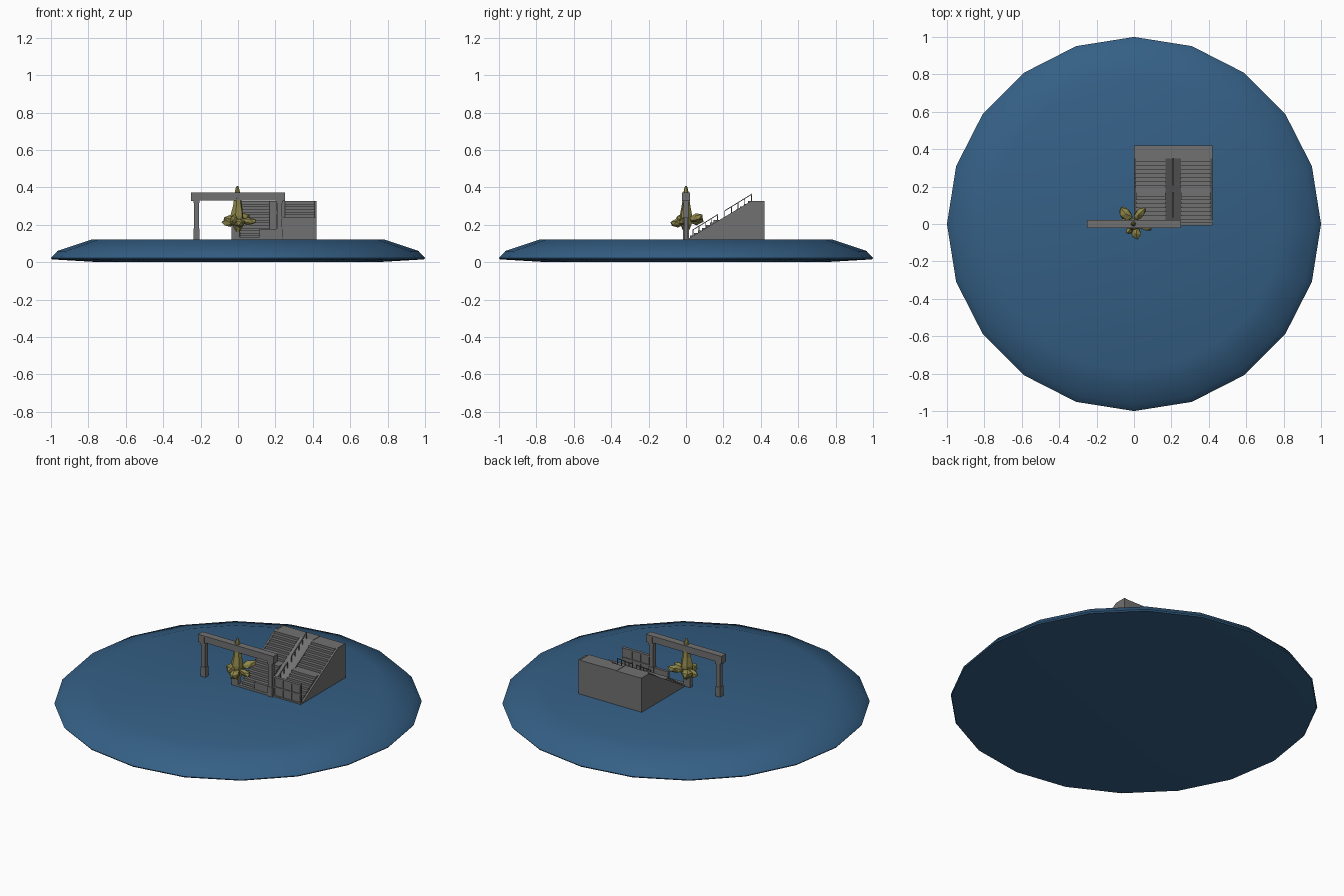
import bpy, bmesh, math, random
from mathutils import Vector, Matrix

if "Cube" in bpy.data.objects:
    bpy.data.objects.remove(bpy.data.objects["Cube"])

random.seed(4)


def material(name, col):
    m = bpy.data.materials.new(name)
    m.diffuse_color = (*col, 1)
    m.use_nodes = True
    m.node_tree.nodes["Principled BSDF"].inputs["Base Color"].default_value = m.diffuse_color
    return m


BLUE = material("blue", (0.035, 0.115, 0.235))
GREY = material("grey", (0.165, 0.165, 0.165))
OLIVE = material("olive", (0.27, 0.24, 0.07))


def finish(name, bm, mat):
    bmesh.ops.recalc_face_normals(bm, faces=bm.faces)
    me = bpy.data.meshes.new(name)
    bm.to_mesh(me)
    bm.free()
    me.materials.append(mat)
    ob = bpy.data.objects.new(name, me)
    bpy.context.collection.objects.link(ob)
    return ob


def box(name, x, y, z, mat=GREY):
    bm = bmesh.new()
    bmesh.ops.create_cube(bm, size=1)
    for v in bm.verts:
        v.co = Vector((x[0] if v.co.x < 0 else x[1],
                       y[0] if v.co.y < 0 else y[1],
                       z[0] if v.co.z < 0 else z[1]))
    return finish(name, bm, mat)


def extrude_yz(name, prof, x0, x1):
    bm = bmesh.new()
    f = bm.faces.new([bm.verts.new((x0, y, z)) for y, z in prof])
    r = bmesh.ops.extrude_face_region(bm, geom=[f])
    vs = [g for g in r["geom"] if isinstance(g, bmesh.types.BMVert)]
    bmesh.ops.translate(bm, verts=vs, vec=(x1 - x0, 0, 0))
    return finish(name, bm, GREY)


# Twenty-sided base disc
bm = bmesh.new()
N = 20
rings = []
for r, z in [(0.74, 0.0), (0.995, 0.015), (1.0, 0.022), (0.965, 0.06), (0.78, 0.122)]:
    rings.append([bm.verts.new((r * math.cos(2 * math.pi * i / N),
                                r * math.sin(2 * math.pi * i / N), z)) for i in range(N)])
for a, b in zip(rings, rings[1:]):
    for i in range(N):
        j = (i + 1) % N
        bm.faces.new((a[i], a[j], b[j], b[i]))
bm.faces.new(rings[0])
bm.faces.new(rings[-1])
disc = finish("base_disc", bm, BLUE)
bpy.context.view_layer.objects.active = disc
disc.select_set(True)
bpy.ops.object.shade_smooth_by_angle(angle=math.radians(35))
disc.select_set(False)

# Staircase: two flights with a landing, on both sides of a ramp
G = 0.118
prof = [(0.42, G), (0.0, G), (0.0, 0.127)]
y, z = 0.022, 0.127
for flight in range(2):
    for i in range(7):
        prof.append((y, z))
        z += 0.0142
        prof.append((y, z))
        y += 0.021
    y += 0.037
prof.append((0.42, z))
extrude_yz("left_steps", prof, 0.01, 0.168)
extrude_yz("right_steps", prof, 0.252, 0.41)
slope = [(0.42, G), (0.0, G), (0.0, 0.127), (0.02, 0.13), (0.35, 0.328), (0.42, 0.328)]
extrude_yz("left_side_wall", slope, 0.0, 0.01)
extrude_yz("right_side_wall", slope, 0.41, 0.42)
extrude_yz("centre_ramp", slope, 0.168, 0.252)


# Centre handrails following the slope
def slope_z(yy):
    return 0.13 + 0.6 * (yy - 0.02)


for n, (ya, yb) in enumerate([(0.035, 0.17), (0.205, 0.352)]):
    za, zb = slope_z(ya) + 0.03, slope_z(yb) + 0.032
    extrude_yz("handrail_%d" % n, [(ya, za), (yb, zb), (yb, zb + 0.005), (ya, za + 0.005)],
               0.207, 0.213)
    for k in range(5):
        yy = ya + (yb - ya - 0.004) * k / 4
        box("rail_post_%d_%d" % (n, k), (0.208, 0.212), (yy, yy + 0.004),
            (slope_z(yy) - 0.01, slope_z(yy) + 0.033))

# Gate: posts, capitals, feet and beam
for n, s in (("left", -1), ("right", 1)):
    cx = 0.222 * s
    box(n + "_gate_post", (cx - 0.013, cx + 0.013), (-0.013, 0.013), (G, 0.335))
    box(n + "_gate_foot", (cx - 0.016, cx + 0.016), (-0.016, 0.016), (G, 0.18))
    box(n + "_gate_capital", (cx - 0.017, cx + 0.017), (-0.017, 0.017), (0.315, 0.332))
    e = 0.23 * s
    box(n + "_beam_end", (e - 0.02, e + 0.02), (-0.021, 0.021), (0.326, 0.371))
box("gate_beam", (-0.22, 0.22), (-0.017, 0.017), (0.33, 0.365))
box("gate_beam_top", (-0.25, 0.25), (-0.021, 0.021), (0.362, 0.372))

# Front fence with framed panels, low wall and small end post
box("fence_panel", (0.235, 0.42), (-0.004, 0.004), (G, 0.24))
for i, zz in enumerate((0.125, 0.178, 0.234)):
    box("fence_rail_%d" % i, (0.235, 0.42), (-0.009, 0.009), (zz, zz + 0.008))
for i in range(4):
    xx = 0.24 + i * 0.057
    box("fence_upright_%d" % i, (xx, xx + 0.008), (-0.008, 0.008), (G, 0.24))
box("low_wall", (0.115, 0.21), (-0.008, 0.008), (G, 0.177))
box("threshold", (-0.03, 0.21), (-0.01, 0.01), (G, 0.135))
box("small_end_post", (-0.035, 0.008), (-0.01, 0.01), (G, 0.2))

# Faceted plant: pointed spire and irregular lobes
bm = bmesh.new()
rows = [(0.012, 0.16), (0.032, 0.2), (0.034, 0.25), (0.024, 0.3), (0.015, 0.36), (0.011, 0.39), (0.004, 0.408)]
prev = None
for r, z in rows:
    ring = [bm.verts.new((r * math.cos(math.tau * i / 6 + z) * random.uniform(.85, 1.15) - 0.003,
                          r * math.sin(math.tau * i / 6 + z), z)) for i in range(6)]
    if prev:
        for i in range(6):
            bm.faces.new((prev[i], prev[(i + 1) % 6], ring[(i + 1) % 6], ring[i]))
    else:
        bm.faces.new(ring)
    prev = ring
bm.faces.new(prev)
finish("plant_spire", bm, OLIVE)

# Lobe: centre, half length, half width, half height, heading, tilt
LOBES = [((-0.045, 0.055, 0.225), 0.05, 0.034, 0.028, 130, 5),
         ((-0.05, 0.01, 0.215), 0.038, 0.022, 0.025, 180, -20),
         ((0.03, 0.055, 0.235), 0.05, 0.026, 0.024, 45, 10),
         ((0.055, -0.015, 0.22), 0.048, 0.02, 0.022, -15, 0),
         ((0.01, -0.048, 0.21), 0.042, 0.032, 0.026, -75, -10),
         ((-0.02, -0.03, 0.225), 0.035, 0.02, 0.03, 230, 15)]
for n, (c, a, b, h, head, tilt) in enumerate(LOBES):
    bm = bmesh.new()
    bmesh.ops.create_icosphere(bm, subdivisions=1, radius=1)
    for v in bm.verts:
        v.co *= random.uniform(0.85, 1.12)
    bm.transform(Matrix.Translation(c) @ Matrix.Rotation(math.radians(head), 4, 'Z')
                 @ Matrix.Rotation(math.radians(-tilt), 4, 'Y') @ Matrix.Diagonal((a, b, h, 1)))
    finish("plant_lobe_%d" % n, bm, OLIVE)
